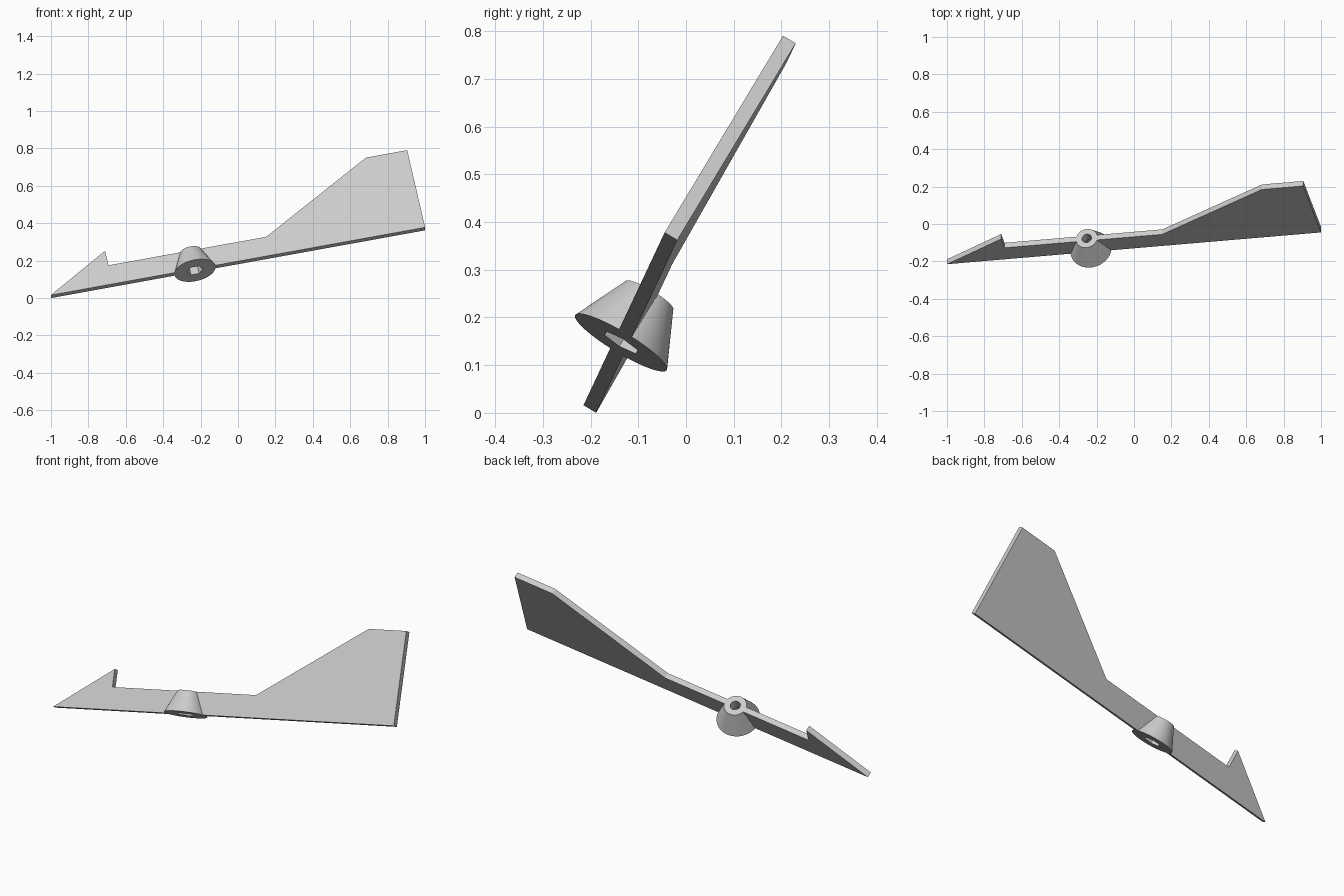
import bpy
import bmesh
from math import radians
from mathutils import Matrix, Vector

cube = bpy.data.objects.get("Cube")
if cube:
    bpy.data.objects.remove(cube, do_unlink=True)

# Single grey colour
grey = bpy.data.materials.new("plain grey")
grey.use_nodes = True
colour = (0.6, 0.6, 0.6, 1)
grey.diffuse_color = colour
grey.node_tree.nodes["Principled BSDF"].inputs["Base Color"].default_value = colour

# Tilted frame: x runs along the arrow, z up the fin, y through its thickness
along = Vector((0.9806, 0.0834, 0.1775)).normalized()
up = Vector((-0.204, 0.505, 0.839))
up = (up - along * up.dot(along)).normalized()
back = up.cross(along)
frame = Matrix((along, back, up)).transposed().to_4x4()
frame.translation = (-1.0, -0.215, 0.016)

THICK = 0.031
SHAFT = 0.118
HUB_X = 0.785


def add_object(name, bm):
    bmesh.ops.recalc_face_normals(bm, faces=bm.faces)
    mesh = bpy.data.meshes.new(name)
    bm.to_mesh(mesh)
    bm.free()
    mesh.materials.append(grey)
    obj = bpy.data.objects.new(name, mesh)
    bpy.context.collection.objects.link(obj)
    obj.matrix_world = frame
    return obj


def cone(name, r_low, r_high, z_low, z_high, sides, turn=0):
    bm = bmesh.new()
    place = (Matrix.Translation((HUB_X, THICK / 2, (z_low + z_high) / 2))
             @ Matrix.Rotation(radians(turn), 4, "Z"))
    bmesh.ops.create_cone(bm, cap_ends=True, segments=sides, radius1=r_low,
                          radius2=r_high, depth=z_high - z_low, matrix=place)
    return add_object(name, bm)


# Flat arrow: barbed point, shaft and tail fin
profile = [(0, 0), (2.04, 0), (2.04, 0.491), (1.815, 0.491),
           (1.197, SHAFT), (0.337, SHAFT), (0.337, 0.211)]
bm = bmesh.new()
face = bm.faces.new([bm.verts.new((x, 0, z)) for x, z in profile])
side = bmesh.ops.extrude_face_region(bm, geom=[face])
bmesh.ops.translate(bm, vec=(0, THICK, 0),
                    verts=[v for v in side["geom"] if isinstance(v, bmesh.types.BMVert)])
arrow = add_object("arrow_plate", bm)

# Tapered hub, with a round bore and a six-sided socket underneath
hub = cone("pivot_hub", 0.112, 0.058, 0, SHAFT, 64)
cutters = [cone("bore_cutter", 0.026, 0.026, 0.03, 0.2, 32),
           cone("socket_cutter", 0.044, 0.044, -0.05, 0.06, 6, 90)]
bpy.context.view_layer.update()

for obj in (arrow, hub):
    bpy.ops.object.select_all(action="DESELECT")
    obj.select_set(True)
    bpy.context.view_layer.objects.active = obj
    for cutter in cutters:
        mod = obj.modifiers.new("hole", "BOOLEAN")
        mod.operation = "DIFFERENCE"
        mod.solver = "EXACT"
        mod.object = cutter
        bpy.ops.object.modifier_apply(modifier=mod.name)
    bpy.ops.object.shade_smooth_by_angle(angle=radians(30))

for cutter in cutters:
    bpy.data.objects.remove(cutter, do_unlink=True)
